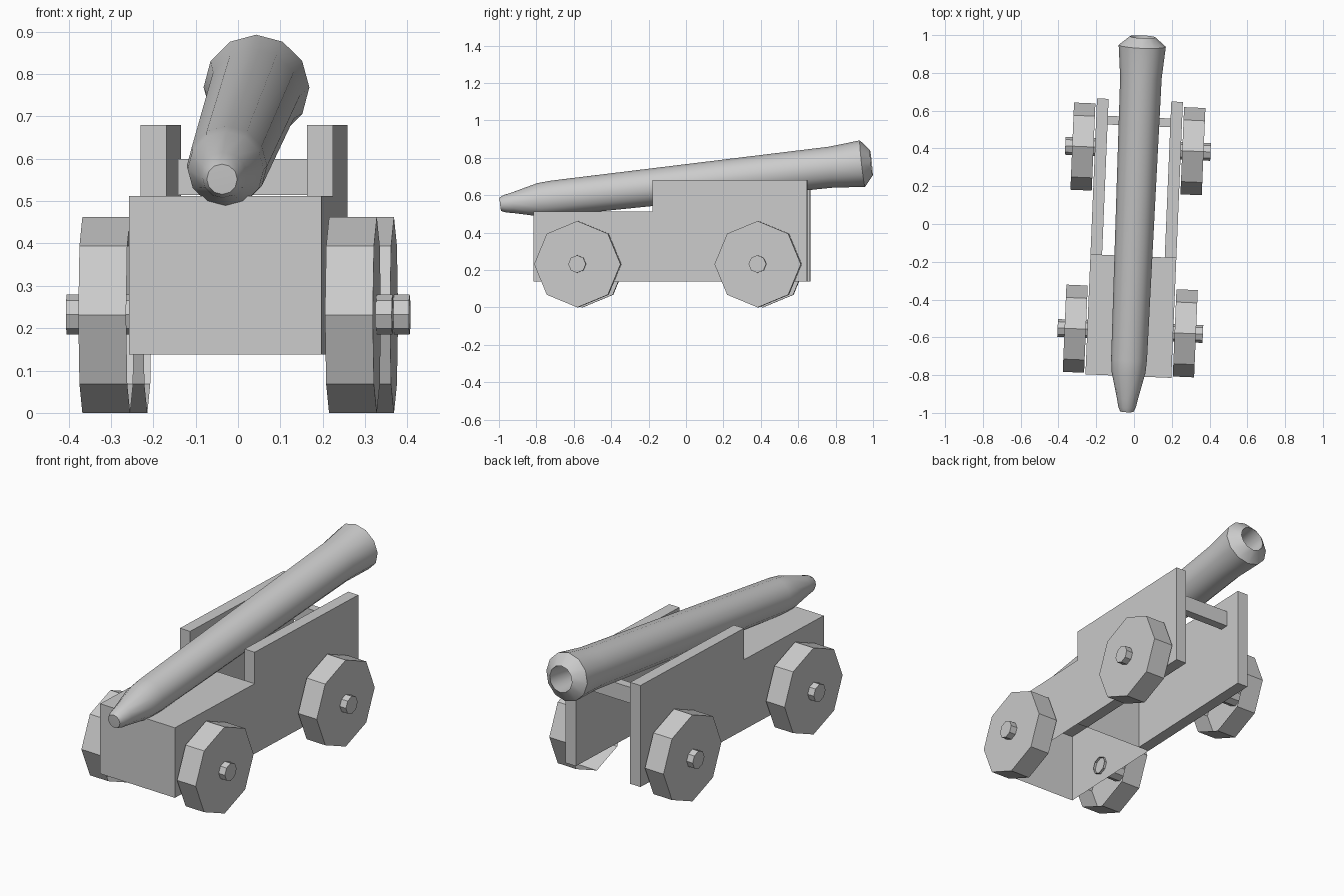
import bpy, bmesh, math
from mathutils import Matrix

if "Cube" in bpy.data.objects:
    bpy.data.objects.remove(bpy.data.objects["Cube"])

YAW = -0.042      # whole model is turned slightly
PITCH = 0.1115    # barrel elevation


def make(name, bm, mirror=False):
    bmesh.ops.recalc_face_normals(bm, faces=bm.faces)
    me = bpy.data.meshes.new(name)
    bm.to_mesh(me)
    bm.free()
    ob = bpy.data.objects.new(name, me)
    bpy.context.collection.objects.link(ob)
    ob.location.x = 0.004
    ob.rotation_euler.z = YAW
    if mirror:
        ob.modifiers.new("mirror", 'MIRROR')
    return ob


def box(name, x, y, z, mirror=False, open_bottom=False):
    bm = bmesh.new()
    bmesh.ops.create_cube(bm, size=1)
    for v in bm.verts:
        for i, (a, b) in enumerate((x, y, z)):
            v.co[i] = a if v.co[i] < 0 else b
    bm.normal_update()
    if open_bottom:
        low = [f for f in bm.faces if f.normal.z < -0.9]
        bmesh.ops.delete(bm, geom=low, context='FACES_ONLY')
    return make(name, bm, mirror)


def disc(name, x0, x1, y, z, r):
    """Octagonal drum along x, open on its inner end."""
    bm = bmesh.new()
    rings = [[bm.verts.new((x, y + r * math.sin(i * math.pi / 4), z + r * math.cos(i * math.pi / 4)))
              for i in range(8)] for x in (x0, x1)]
    for i in range(8):
        j = (i + 1) % 8
        bm.faces.new((rings[0][i], rings[0][j], rings[1][j], rings[1][i]))
    bm.faces.new(rings[1])
    return make(name, bm, True)


# Carriage: hollow rear bed, tall front cheeks, cross bar
box("rear_bed", (-0.2275, 0.2275), (-0.806, -0.17), (0.138, 0.512), open_bottom=True)
box("side_cheek", (0.166, 0.2275), (-0.17, 0.656), (0.138, 0.68), mirror=True)
box("cross_bar", (-0.17, 0.17), (0.52, 0.566), (0.515, 0.6))

# Wheels and axle stubs
for end, y in (("rear", -0.567), ("front", 0.398)):
    disc(end + "_wheel", 0.235, 0.348, y, 0.231, 0.231)
    disc(end + "_axle", 0.215, 0.385, y, 0.232, 0.047)

# Barrel: twelve-sided turned profile (position along axis, radius), with bore
profile = [(-1.001, 0), (-1.0, 0.036), (-0.975, 0.047), (-0.93, 0.056), (-0.79, 0.09),
           (-0.72, 0.095), (0.78, 0.11), (0.95, 0.125), (0.998, 0.068), (0.8, 0.06), (0.8, 0)]
bm = bmesh.new()
verts = [bm.verts.new((0, s, r)) for s, r in profile]
edges = [bm.edges.new(p) for p in zip(verts, verts[1:])]
bmesh.ops.spin(bm, geom=verts + edges, cent=(0, 0, 0), axis=(0, 1, 0),
               angle=2 * math.pi, steps=12, use_merge=True)
bmesh.ops.remove_doubles(bm, verts=bm.verts, dist=1e-4)
bm.transform(Matrix.Translation((0, 0, 0.663)) @ Matrix.Rotation(PITCH, 4, 'X'))
barrel = make("barrel", bm)
bpy.ops.object.select_all(action='DESELECT')
bpy.context.view_layer.objects.active = barrel
barrel.select_set(True)
bpy.ops.object.shade_smooth_by_angle(angle=math.radians(35))
